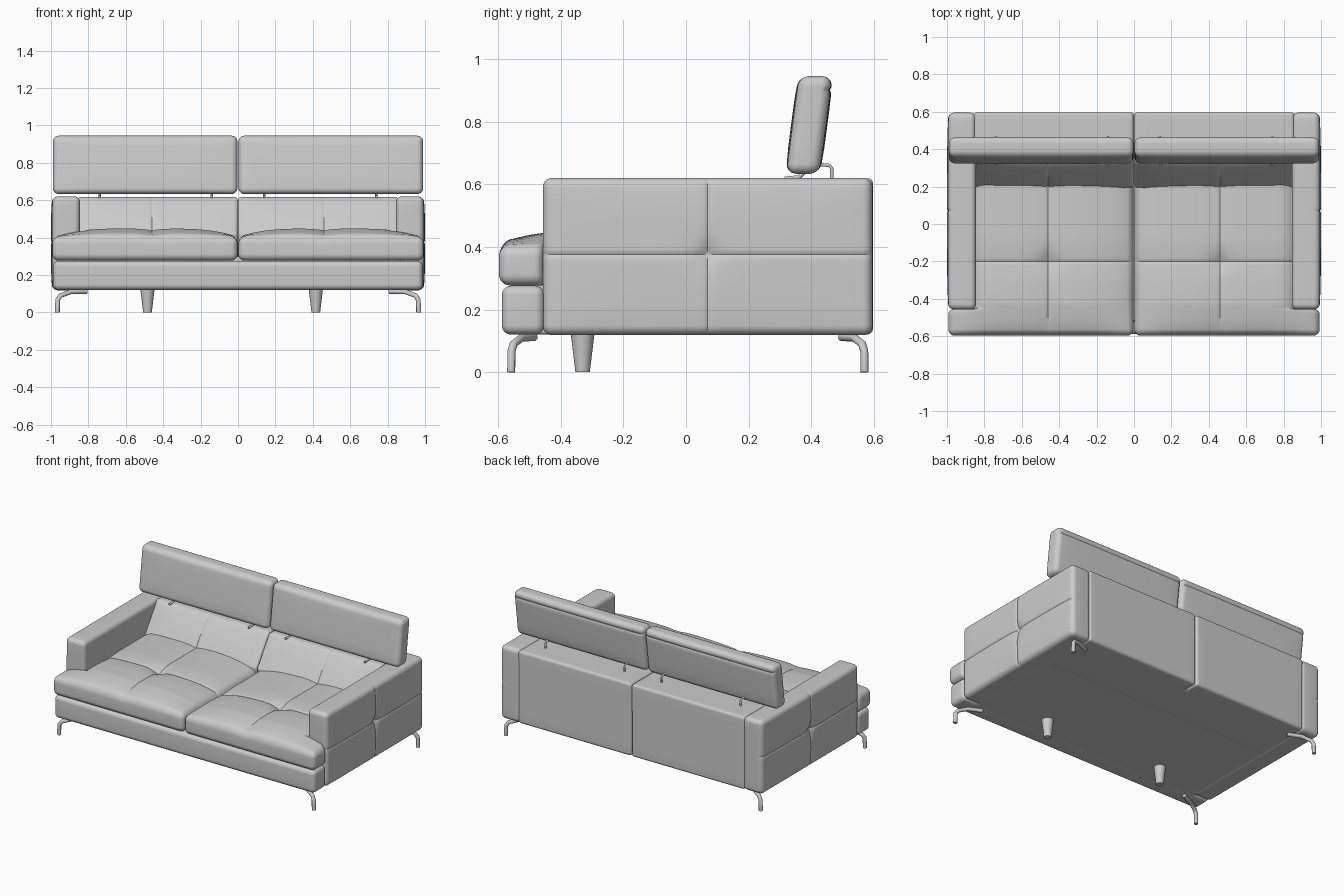
import bpy, bmesh, math
from mathutils import Vector

if "Cube" in bpy.data.objects:
    bpy.data.objects.remove(bpy.data.objects["Cube"])


def finish(name, mesh, angle=45):
    ob = bpy.data.objects.new(name, mesh)
    bpy.context.collection.objects.link(ob)
    bpy.ops.object.select_all(action='DESELECT')
    ob.select_set(True)
    bpy.context.view_layer.objects.active = ob
    bpy.ops.object.shade_smooth_by_angle(angle=math.radians(angle))
    return ob


def samples(lo, hi, r, extra, step=0.05):
    """Grid lines along one axis: round corners, even filling, dense at seams."""
    arc = [r - r * math.tan(k * math.pi / 16) for k in range(5)]
    vals = [lo + a for a in arc] + [hi - a for a in arc]
    n = max(1, round((hi - lo - 2 * r) / step))
    vals += [lo + r + (hi - lo - 2 * r) * k / n for k in range(1, n)]
    for e in extra:
        vals += [e + d for d in (-0.03, -0.014, -0.006, 0, 0.006, 0.014, 0.03)]
    out = []
    for v in sorted(vals):
        if lo - 1e-6 <= v <= hi + 1e-6 and (not out or v - out[-1] > 0.0015):
            out.append(v)
    return out


def soft_box(name, lo, hi, r, extra=((), (), ()), deform=None, side=1):
    """Rounded upholstered box; deform moves its points, side=-1 mirrors in x."""
    ax = [samples(lo[i], hi[i], r, extra[i]) for i in range(3)]
    bm = bmesh.new()

    def place(p):
        inner = Vector([min(max(p[i], lo[i] + r), hi[i] - r) for i in range(3)])
        d = p - inner
        q = inner + d.normalized() * r
        if deform:
            q = deform(q)
        return Vector((q.x * side, q.y, q.z))

    for a in range(3):
        u, v = (a + 1) % 3, (a + 2) % 3
        for end in (lo[a], hi[a]):
            rows = []
            for pu in ax[u]:
                row = []
                for pv in ax[v]:
                    p = Vector((0, 0, 0))
                    p[a], p[u], p[v] = end, pu, pv
                    row.append(bm.verts.new(place(p)))
                rows.append(row)
            for i in range(len(rows) - 1):
                for j in range(len(rows[0]) - 1):
                    bm.faces.new((rows[i][j], rows[i + 1][j],
                                  rows[i + 1][j + 1], rows[i][j + 1]))
    bmesh.ops.remove_doubles(bm, verts=bm.verts, dist=1e-5)
    bmesh.ops.recalc_face_normals(bm, faces=bm.faces)
    me = bpy.data.meshes.new(name)
    bm.to_mesh(me)
    bm.free()
    return finish(name, me)


def rod(name, points, radius):
    cu = bpy.data.curves.new(name, 'CURVE')
    cu.dimensions = '3D'
    cu.bevel_depth = radius
    cu.bevel_resolution = 3
    cu.use_fill_caps = True
    sp = cu.splines.new('POLY')
    sp.points.add(len(points) - 1)
    for pt, co in zip(sp.points, points):
        pt.co = (*co, 1)
    tmp = bpy.data.objects.new(name + "_path", cu)
    me = bpy.data.meshes.new_from_object(tmp)
    bpy.data.objects.remove(tmp)
    me.name = name
    return finish(name, me, 50)


def bump(d, w):
    return math.exp(-(d / w) ** 2)


def crown(t):
    t = min(max(t, 0), 1)
    return (1 - (2 * t - 1) ** 4)


# Arm: outer face bulges a little and carries a tufted cross seam
def arm_shape(p):
    if p.x > 0.96:
        dy, dz = p.y - 0.07, p.z - 0.375
        p.x += 0.008 * crown((p.y + 0.457) / 1.052) * crown((p.z - 0.118) / 0.502)
        p.x -= 0.005 * max(bump(dy, 0.006), bump(dz, 0.006))
        p.x -= 0.016 * bump(math.hypot(dy, dz), 0.035)
    return p


# Seat: T-shaped plan, crowned top, tuft with cross seams
def seat_shape(p):
    top = max(0, (p.z - 0.275) / 0.128)
    lift = 0.046 * crown(p.x / 0.99) * min(1, math.sqrt(max(0, (p.y + 0.597) / 0.17)))
    dx, dy = p.x - 0.46, p.y + 0.2
    lift -= 0.005 * bump(dy, 0.006)
    if p.y > -0.53:
        lift -= 0.005 * bump(dx, 0.006)
    lift -= 0.024 * bump(math.hypot(dx, dy), 0.05)
    lift -= 0.008 * max(bump(dx, 0.06), bump(dy, 0.06))
    p.z += lift * top ** 2
    if p.y > -0.485 and p.x > 0.8:
        t = min(1, (p.y + 0.485) / 0.03)
        edge = 0.993 - 0.03 * (1 - math.sqrt(1 - t * t)) if p.y < -0.4555 else 0.87
        p.x = 0.8 + (p.x - 0.8) * (edge - 0.8) / 0.193
    return p


# Back: front face reclines above the seat, with a vertical seam
def back_shape(p):
    f = (0.597 - p.y) / 0.407
    p.y += f * 0.14 * max(0, (p.z - 0.42) / 0.2)
    if f > 0.7:
        p.y += 0.005 * bump(p.x - 0.46, 0.006)
        p.y -= 0.012 * crown(p.x / 0.85) * crown((p.z - 0.4) / 0.22) - 0.006
    return p


# Headrest: leans back, slightly padded, stitched line on the rear
def headrest_shape(p):
    pad = 0.006 * crown(p.x / 0.99) * crown((p.z - 0.633) / 0.312)
    if p.y > 0.43:
        p.y += pad - 0.005 * bump(p.z - 0.9, 0.006)
    elif p.y < 0.36:
        p.y -= pad
    p.y += (p.z - 0.787) * 0.13
    return p


for s, tag in ((1, "right"), (-1, "left")):
    soft_box(f"arm_{tag}", (0.845, -0.457, 0.118), (0.992, 0.595, 0.62), 0.03,
             ((), (0.07,), (0.375,)), arm_shape, s)
    soft_box(f"seat_cushion_{tag}", (0.002, -0.597, 0.277), (0.993, 0.3, 0.403), 0.035,
             ((0.46,), (-0.2, -0.47, -0.458), ()), seat_shape, s)
    soft_box(f"back_{tag}", (0.001, 0.19, 0.12), (0.858, 0.597, 0.618), 0.02,
             ((0.46,), (), (0.42,)), back_shape, s)
    soft_box(f"headrest_{tag}", (0.003, 0.341, 0.633), (0.99, 0.445, 0.945), 0.032,
             ((), (), (0.9,)), headrest_shape, s)
    # headrest hinges
    for x in (0.14, 0.74):
        rod(f"headrest_bracket_{tag}",
            [(s * x, 0.465, 0.6), (s * x, 0.465, 0.65), (s * x, 0.458, 0.66),
             (s * x, 0.41, 0.664)], 0.006)
        rod(f"headrest_hinge_{tag}",
            [(s * x, 0.315, 0.618), (s * x, 0.36, 0.622), (s * x, 0.385, 0.645)], 0.007)
    # bent corner legs
    for front in (True, False):
        pts = [(0.81, 0.485, 0.112), (0.895, 0.525, 0.11), (0.95, 0.55, 0.09),
               (0.964, 0.557, 0.068), (0.966, 0.558, 0)]
        pts = [(s * x, -y if front else y + 0.012, z) for x, y, z in pts]
        rod(f"{'front' if front else 'back'}_leg_{tag}", pts, 0.013)

# Base: padded front rail and the body below the seat
soft_box("front_rail", (-0.988, -0.588, 0.12), (0.988, -0.452, 0.276), 0.03)
soft_box("base", (-0.87, -0.52, 0.121), (0.87, 0.5, 0.3), 0.01)

# Tapered support legs
for x in (-0.484, 0.416):
    bm = bmesh.new()
    bmesh.ops.create_cone(bm, cap_ends=True, segments=24, radius1=0.023,
                          radius2=0.038, depth=0.125)
    bmesh.ops.translate(bm, verts=bm.verts, vec=(x, -0.33, 0.0625))
    me = bpy.data.meshes.new("support_leg")
    bm.to_mesh(me)
    bm.free()
    finish("support_leg", me)
